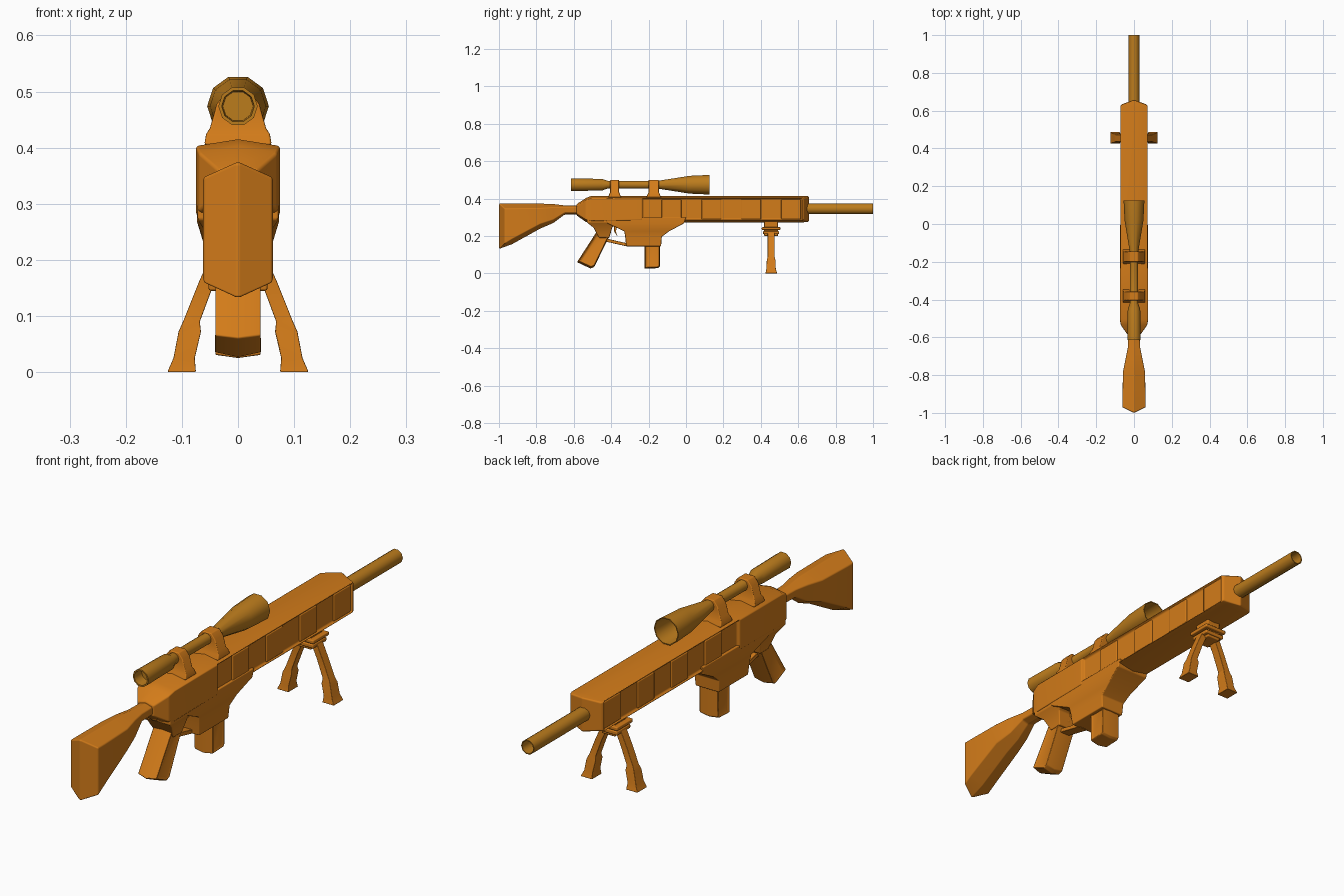
import bpy, bmesh, math
from mathutils import Vector

if "Cube" in bpy.data.objects:
    bpy.data.objects.remove(bpy.data.objects["Cube"])


def material(name, color):
    m = bpy.data.materials.new(name)
    m.diffuse_color = (*color, 1)
    m.use_nodes = True
    m.node_tree.nodes["Principled BSDF"].inputs["Base Color"].default_value = m.diffuse_color
    return m


ORANGE = material("orange", (0.65, 0.2, 0.01))
GOLD = material("gold", (0.5, 0.2, 0.012))


def finish(name, bm, bevel=0.005, mat=ORANGE):
    bmesh.ops.recalc_face_normals(bm, faces=bm.faces[:])
    me = bpy.data.meshes.new(name)
    bm.to_mesh(me)
    bm.free()
    me.materials.append(mat)
    ob = bpy.data.objects.new(name, me)
    bpy.context.collection.objects.link(ob)
    for p in me.polygons:
        p.use_smooth = True
    if bevel:
        b = ob.modifiers.new("soft_edges", 'BEVEL')
        b.width, b.segments, b.limit_method = bevel, 2, 'ANGLE'
        b.angle_limit = math.radians(25)
        b.harden_normals = True
    else:
        bpy.ops.object.select_all(action='DESELECT')
        ob.select_set(True)
        bpy.context.view_layer.objects.active = ob
        bpy.ops.object.shade_smooth_by_angle(angle=math.radians(38))
    return ob


def bridge(bm, rings):
    for a, b in zip(rings, rings[1:]):
        n = len(a)
        for i in range(n):
            bm.faces.new((a[i], a[(i + 1) % n], b[(i + 1) % n], b[i]))


def hex_loft(name, secs, recess=None, bevel=0.005):
    """Sections (y, top, bottom, half width, shoulder drop, ridge offset in y)."""
    bm = bmesh.new()
    rings = []
    for y, t, b, w, d, e in secs:
        pts = [(0, y + e, t), (w, y, t - d), (w, y, b + d),
               (0, y + e, b), (-w, y, b + d), (-w, y, t - d)]
        rings.append([bm.verts.new(p) for p in pts])
    bridge(bm, rings)
    for r in (rings[0], rings[-1]):
        bm.faces.new(r[:4])
        bm.faces.new((r[3], r[4], r[5], r[0]))
    if recess:
        bmesh.ops.recalc_face_normals(bm, faces=bm.faces[:])
        fs = [f for f in bm.faces if abs(f.normal.x) > 0.95 and f.calc_area() > 0.08]
        bmesh.ops.inset_individual(bm, faces=fs, thickness=recess[0], depth=-recess[1])
    return finish(name, bm, bevel)


def box_loft(name, secs, side=1, bevel=0.004):
    """Rectangular sections (z, y0, y1, x0, x1) stacked upwards or downwards."""
    bm = bmesh.new()
    rings = [[bm.verts.new((side * x, y, z)) for x, y in
              ((x0, y0), (x1, y0), (x1, y1), (x0, y1))] for z, y0, y1, x0, x1 in secs]
    bridge(bm, rings)
    bm.faces.new(rings[0])
    bm.faces.new(rings[-1])
    return finish(name, bm, bevel)


def pillow(name, pts, w, k=0.85, panel=0, bevel=0.004):
    """Side outline (y, z), full size on the centre line, scaled by k on both flanks."""
    bm = bmesh.new()
    c = sum((Vector(p) for p in pts), Vector((0, 0))) / len(pts)
    rings = []
    for x, s in ((-w, k), (0, 1), (w, k)):
        rings.append([bm.verts.new((x, *(c + (Vector(p) - c) * s))) for p in pts])
    bridge(bm, rings)
    caps = [bm.faces.new(rings[0]), bm.faces.new(rings[-1])]
    if panel:
        bmesh.ops.recalc_face_normals(bm, faces=bm.faces[:])
        bmesh.ops.inset_individual(bm, faces=caps, thickness=panel, depth=-0.005)
    return finish(name, bm, bevel)


def lathe(name, prof, z, sides=10):
    """Open profile (y, radius) turned about the y direction at height z."""
    bm = bmesh.new()
    rings = []
    for y, r in prof:
        angs = [2 * math.pi * (i + 0.5) / sides + math.pi / 2 for i in range(sides)]
        rings.append([bm.verts.new((r * math.cos(a), y, z + r * math.sin(a))) for a in angs])
    bridge(bm, rings)
    bm.faces.new(rings[0])
    bm.faces.new(rings[-1])
    return finish(name, bm, 0, GOLD)


# shoulder stock
hex_loft("stock", [
    (-0.97, 0.375, 0.13, 0.062, 0.028, -0.03),
    (-0.93, 0.375, 0.155, 0.062, 0.028, 0),
    (-0.78, 0.374, 0.238, 0.058, 0.025, 0),
    (-0.71, 0.372, 0.268, 0.044, 0.018, 0),
    (-0.65, 0.364, 0.313, 0.032, 0.01, 0),
    (-0.55, 0.364, 0.313, 0.03, 0.01, 0)])

# receiver and long handguard with recessed flanks
hex_loft("receiver_body", [
    (-0.585, 0.37, 0.31, 0.035, 0.01, 0),
    (-0.535, 0.403, 0.275, 0.07, 0.012, 0),
    (-0.505, 0.415, 0.268, 0.075, 0.012, 0),
    (-0.235, 0.415, 0.272, 0.075, 0.012, 0),
    (0.622, 0.415, 0.272, 0.075, 0.012, 0),
    (0.632, 0.412, 0.277, 0.068, 0.012, 0.026)], recess=(0.009, 0.012))

# raised blocks along each recess
for side in (1, -1):
    for i in range(4):
        y = -0.13 + i * 0.213
        box_loft("handguard_block", [(0.289, y, y + 0.105, 0.055, 0.069),
                                     (0.396, y, y + 0.105, 0.055, 0.069)], side)

# lower receiver with magazine well, and the root of the grip
box_loft("magazine_well", [
    (0.3, -0.44, 0.0, -0.073, 0.073), (0.268, -0.42, -0.01, -0.073, 0.073),
    (0.225, -0.33, -0.09, -0.06, 0.06), (0.195, -0.325, -0.13, -0.056, 0.056),
    (0.145, -0.32, -0.133, -0.052, 0.052)])
box_loft("grip_root", [
    (0.3, -0.53, -0.36, -0.072, 0.072), (0.272, -0.53, -0.36, -0.072, 0.072),
    (0.245, -0.495, -0.395, -0.055, 0.055), (0.19, -0.465, -0.41, -0.04, 0.04)])

# grip, magazine, trigger and guard
pillow("grip", [(-0.46, 0.25), (-0.4, 0.22), (-0.49, 0.035), (-0.51, 0.026),
                (-0.583, 0.06)], 0.042, 0.9, panel=0.014)
pillow("magazine", [(-0.222, 0.2), (-0.14, 0.2), (-0.14, 0.035), (-0.15, 0.028),
                    (-0.222, 0.025)], 0.042, 0.92, panel=0.014)
pillow("trigger_guard", [(-0.43, 0.187), (-0.31, 0.16), (-0.31, 0.143),
                         (-0.43, 0.17)], 0.022, 0.97, bevel=0.002)
pillow("trigger", [(-0.385, 0.26), (-0.365, 0.26), (-0.375, 0.225), (-0.365, 0.195),
                   (-0.385, 0.225)], 0.01, 0.9, bevel=0.001)

# hollow barrel
lathe("barrel", [(0.6, 0.029), (1.0, 0.029), (1.0, 0.025), (0.7, 0.025)], 0.345)

# telescopic sight, hollow at both ends
lathe("scope", [(-0.57, 0.027), (-0.615, 0.029), (-0.615, 0.035), (-0.45, 0.033),
                (-0.42, 0.022), (-0.15, 0.022), (0.02, 0.05), (0.125, 0.055),
                (0.125, 0.051), (0.02, 0.045), (-0.08, 0.028)], 0.474)

# sight mounts
for y0, y1 in ((-0.405, -0.358), (-0.2, -0.145)):
    box_loft("scope_mount", [
        (0.405, y0 - 0.012, y1 + 0.012, -0.06, 0.06), (0.424, y0 - 0.005, y1 + 0.005, -0.057, 0.057),
        (0.435, y0, y1, -0.05, 0.05), (0.478, y0, y1, -0.038, 0.038),
        (0.5, y0, y1, -0.02, 0.02)])

# bipod head: post and two plates
for name, z0, z1, h, w in (("bipod_post", 0.2, 0.285, 0.037, 0.03),
                           ("bipod_upper_plate", 0.232, 0.247, 0.05, 0.05),
                           ("bipod_lower_plate", 0.21, 0.226, 0.043, 0.044)):
    box_loft(name, [(z0, 0.455 - h, 0.455 + h, -w, w), (z1, 0.455 - h, 0.455 + h, -w, w)])

# splayed bipod legs with flared feet
for side in (1, -1):
    box_loft("bipod_leg", [
        (0.22, 0.437, 0.473, 0.015, 0.043), (0.16, 0.437, 0.473, 0.042, 0.07),
        (0.09, 0.437, 0.473, 0.068, 0.098), (0.072, 0.432, 0.478, 0.066, 0.106),
        (0.025, 0.43, 0.48, 0.077, 0.115), (0.0, 0.425, 0.487, 0.075, 0.126)], side, 0.002)
